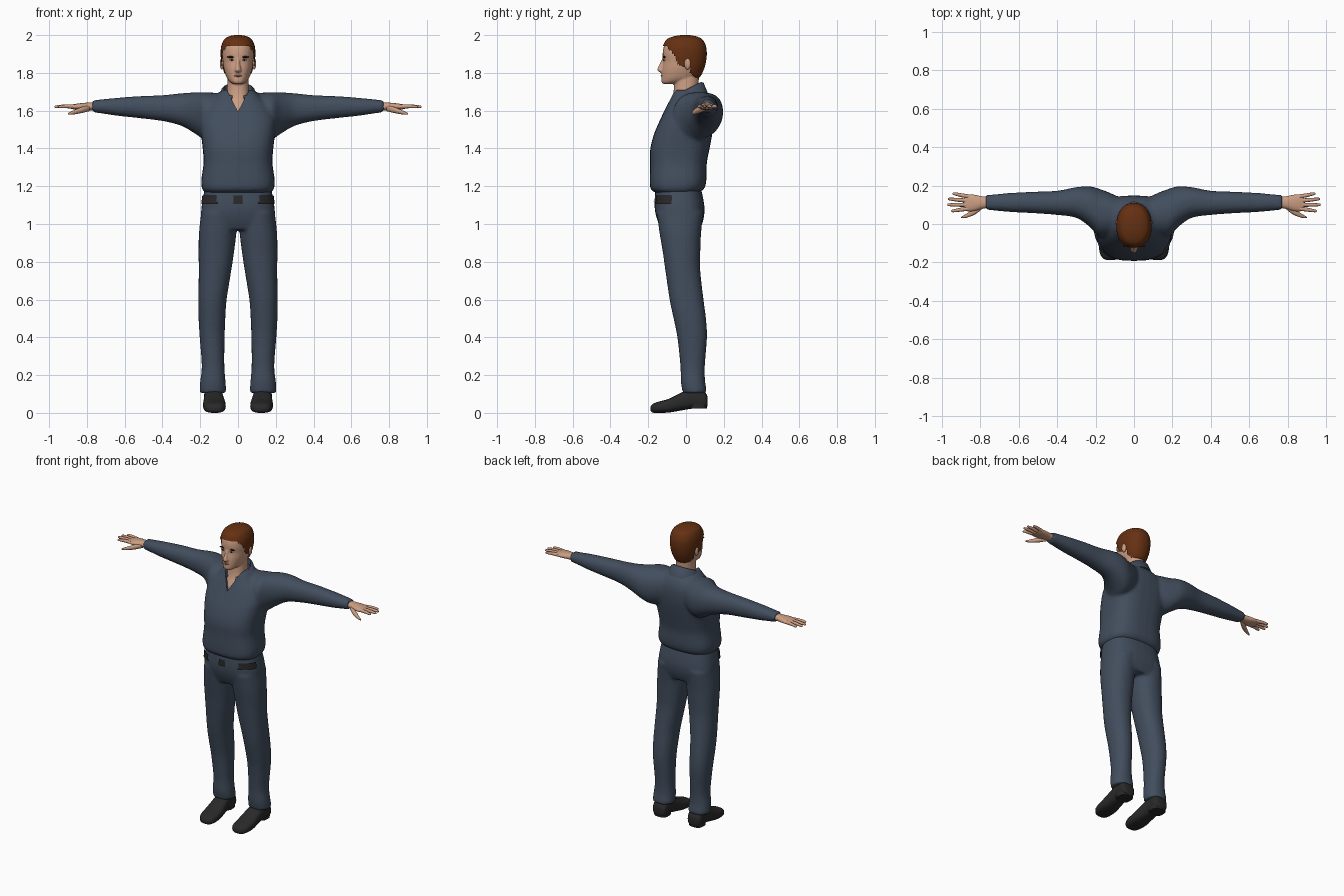
import bpy, bmesh, math
from mathutils import Vector, Matrix

start_cube = bpy.data.objects.get("Cube")
if start_cube:
    bpy.data.objects.remove(start_cube)


def material(name, r, g, b):
    mat = bpy.data.materials.new(name)
    mat.use_nodes = True
    mat.diffuse_color = (r, g, b, 1)
    shader = next(n for n in mat.node_tree.nodes if n.type == 'BSDF_PRINCIPLED')
    shader.inputs["Base Color"].default_value = (r, g, b, 1)
    shader.inputs["Roughness"].default_value = 0.8
    return mat


cloth = material("blue grey cloth", .054, .075, .11)
skin = material("skin", .6, .34, .225)
hair_brown = material("red brown hair", .13, .03, .006)
shoe_black = material("shoe black", .022, .022, .023)
eye_white = material("eye white", .6, .58, .55)
brow_brown = material("dark brown", .025, .013, .01)
lip_red = material("lip", .38, .17, .125)
made = []


def spline(rows, steps):
    """Smooth rows between the given cross-sections."""
    p = [Vector(r) for r in rows]
    p = [p[0]] + p + [p[-1]]
    out = []
    for a, b, c, d in zip(p, p[1:], p[2:], p[3:]):
        for k in range(steps):
            t = k / steps
            out.append(b + (c - a) * t / 2 + (a * 2 - b * 5 + c * 4 - d) * t * t / 2
                       + (b * 3 - a - c * 3 + d) * t ** 3 / 2)
    return out + [p[-1]]


def loft(bm, rows, axis='z', side=1, power=2.2, n=28, steps=4):
    """Rows are (position on axis, centre a, half width a, low b, high b)."""
    rings = []
    for pos, ca, ha, low, high in spline(rows, steps):
        ring = []
        for i in range(n):
            t = math.tau * i / n
            u, v = math.cos(t), math.sin(t)
            a = ca + ha * math.copysign(abs(u) ** (2 / power), u)
            b = (low + high) / 2 + (high - low) / 2 * math.copysign(abs(v) ** (2 / power), v)
            x, y, z = {'z': (a, b, pos), 'x': (pos, a, b), 'y': (a, pos, b)}[axis]
            ring.append(bm.verts.new((x * side, y, z)))
        rings.append(ring)
    for r, s in zip(rings, rings[1:]):
        for i in range(n):
            j = (i + 1) % n
            bm.faces.new((r[i], r[j], s[j], s[i]))
    bm.faces.new(rings[0])
    bm.faces.new(rings[-1])


def ball(bm, centre, size):
    m = Matrix.Translation(centre) @ Matrix.Diagonal((*size, 1))
    bmesh.ops.create_uvsphere(bm, u_segments=16, v_segments=10, radius=1, matrix=m)


def finish(name, bm, mat):
    bmesh.ops.recalc_face_normals(bm, faces=bm.faces[:])
    mesh = bpy.data.meshes.new(name)
    bm.to_mesh(mesh)
    bm.free()
    mesh.materials.append(mat)
    obj = bpy.data.objects.new(name, mesh)
    bpy.context.collection.objects.link(obj)
    made.append(obj)
    return obj


def fuse(obj, size=.01, repeat=5):
    """Blend overlapping volumes into one skin."""
    mod = obj.modifiers.new("fuse", 'REMESH')
    mod.mode, mod.voxel_size = 'VOXEL', size
    mod = obj.modifiers.new("soften", 'SMOOTH')
    mod.factor, mod.iterations = .5, repeat


def bake(obj):
    bpy.context.view_layer.update()
    graph = bpy.context.evaluated_depsgraph_get()
    mesh = bpy.data.meshes.new_from_object(obj.evaluated_get(graph))
    obj.modifiers.clear()
    obj.data = mesh


# Shirt: trunk and sleeves, with a V cut at the neck
bm = bmesh.new()
loft(bm, [(1.165, 0, .172, -.16, .06), (1.185, 0, .19, -.187, .095), (1.23, 0, .195, -.192, .108),
          (1.32, 0, .183, -.19, .11), (1.4, 0, .187, -.189, .125), (1.48, 0, .197, -.168, .14),
          (1.55, 0, .2, -.138, .148), (1.62, 0, .17, -.105, .145), (1.67, 0, .125, -.08, .125),
          (1.71, 0, .085, -.065, .085)], power=2.7)
sleeve = [(.04, .04, .08, 1.5, 1.69), (.12, .05, .11, 1.46, 1.695), (.18, .058, .125, 1.45, 1.697),
          (.23, .09, .106, 1.48, 1.697), (.3, .112, .08, 1.52, 1.692), (.4, .11, .063, 1.545, 1.682),
          (.52, .112, .056, 1.56, 1.677), (.64, .112, .05, 1.573, 1.668),
          (.74, .112, .041, 1.588, 1.658), (.77, .112, .039, 1.59, 1.655)]
for s in (1, -1):
    loft(bm, sleeve, 'x', s)
shirt = finish("shirt", bm, cloth)
fuse(shirt)
bm = bmesh.new()
wedge = [bm.verts.new((x, -.3, z)) for x, z in ((0, 1.595), (.075, 1.74), (-.075, 1.74))]
front = bm.faces.new(wedge)
push = bmesh.ops.extrude_face_region(bm, geom=[front])
bmesh.ops.translate(bm, vec=(0, .28, 0), verts=[v for v in push["geom"] if isinstance(v, bmesh.types.BMVert)])
cutter = finish("neck_cutter", bm, cloth)
cut = shirt.modifiers.new("neckline", 'BOOLEAN')
cut.operation, cut.object = 'DIFFERENCE', cutter
bake(shirt)
made.remove(cutter)
bpy.data.objects.remove(cutter)

# Collar: an open band, low at the front
bm = bmesh.new()
bands = []
for i in range(33):
    t = .38 + (math.tau - .76) * i / 32
    dx, dy, f = math.sin(t), -math.cos(t), (1 + math.cos(t)) / 2
    bands.append([bm.verts.new((dx * r, .005 + dy * r, z - drop * f))
                  for r, z, drop in ((.07, 1.72, .08), (.076, 1.752, .075), (.088, 1.748, .08), (.112, 1.69, .075))])
for p, q in zip(bands, bands[1:]):
    for k in range(3):
        bm.faces.new((p[k], q[k], q[k + 1], p[k + 1]))
collar = finish("collar", bm, cloth)
collar.modifiers.new("thickness", 'SOLIDIFY').thickness = .008
bake(collar)

# Trousers: hips and legs
bm = bmesh.new()
loft(bm, [(1.21, 0, .172, -.16, .075), (1.1, 0, .192, -.167, .097), (1.03, 0, .197, -.155, .094),
          (.97, 0, .19, -.13, .075)], power=2.6)
leg = [(1.06, .1, .095, -.155, .092), (.95, .108, .099, -.14, .08), (.85, .115, .094, -.123, .076),
       (.75, .122, .086, -.109, .076), (.6, .135, .075, -.087, .093), (.5, .138, .071, -.066, .106),
       (.4, .137, .066, -.046, .111), (.25, .132, .06, -.03, .1), (.17, .133, .067, -.028, .101),
       (.13, .133, .07, -.022, .108), (.105, .133, .069, -.018, .108)]
for s in (1, -1):
    loft(bm, leg, 'z', s)
trousers = finish("trousers", bm, cloth)
fuse(trousers)
bake(trousers)

# Belt: only its front stretches show under the shirt
bm = bmesh.new()
loft(bm, [(1.107, 0, .197, -.174, .1), (1.15, 0, .192, -.172, .095)], power=2.6, n=96)
hidden = []
for face in bm.faces:
    c = face.calc_center_median()
    seen = c.y < -.08 and (abs(c.x) > .11 or abs(c.x + .005) < .025)
    if not seen or len(face.verts) > 4:
        hidden.append(face)
bmesh.ops.delete(bm, geom=hidden, context='FACES')
finish("belt", bm, shoe_black)

# Shoes
for s, name in ((1, "left_shoe"), (-1, "right_shoe")):
    bm = bmesh.new()
    loft(bm, [(-.188, .122, .018, .012, .03), (-.178, .122, .04, .002, .046), (-.15, .123, .055, 0, .058),
              (-.09, .125, .06, .002, .075), (-.03, .127, .055, .012, .105), (.03, .13, .05, .022, .13),
              (.085, .131, .05, .025, .125), (.108, .131, .042, .028, .1), (.115, .131, .02, .04, .08)],
         'y', s, 2.7)
    loft(bm, [(.022, .131, .046, .02, .11), (.05, .131, .048, .02, .112)], 'z', s, 3)
    finish(name, bm, shoe_black)

# Hands: palm, four fingers and thumb
fingers = [(.143, .158, .945), (.121, .13, .968), (.1, .1, .972), (.08, .068, .952)]
for s, name in ((1, "left_hand"), (-1, "right_hand")):
    bm = bmesh.new()
    loft(bm, [(.74, .112, .028, 1.602, 1.645), (.79, .112, .032, 1.602, 1.643), (.83, .11, .042, 1.603, 1.64),
              (.865, .11, .044, 1.606, 1.635), (.885, .111, .038, 1.61, 1.63)], 'x', s)
    for y, tip_y, tip in fingers:
        loft(bm, [(.86, y, .011, 1.61, 1.633), ((.86 + tip) / 2, (y + tip_y) / 2, .01, 1.613, 1.633),
                  (tip - .008, tip_y, .007, 1.614, 1.628), (tip, tip_y, .002, 1.618, 1.623)], 'x', s, n=10)
    loft(bm, [(.785, .095, .012, 1.598, 1.63), (.825, .068, .017, 1.588, 1.62),
              (.87, .044, .011, 1.58, 1.602), (.9, .034, .003, 1.579, 1.588)], 'x', s, n=12)
    finish(name, bm, skin)

# Head, neck, nose and ears
skull = [(1.742, 0, .024, -.122, -.07), (1.752, 0, .042, -.13, .0), (1.775, 0, .06, -.13, .06),
         (1.82, 0, .075, -.127, .085), (1.86, 0, .081, -.121, .096), (1.9, 0, .084, -.124, .1),
         (1.94, 0, .081, -.117, .096), (1.968, 0, .066, -.097, .078), (1.985, 0, .04, -.06, .045),
         (1.992, 0, .01, -.02, .01)]
bm = bmesh.new()
loft(bm, skull)
loft(bm, [(1.55, 0, .075, -.115, .04), (1.62, 0, .068, -.094, .05), (1.67, 0, .062, -.073, .058),
          (1.72, 0, .058, -.064, .065), (1.8, 0, .055, -.062, .07)])
loft(bm, [(1.802, 0, .01, -.138, -.11), (1.812, 0, .018, -.151, -.11), (1.825, 0, .014, -.15, -.11),
          (1.85, 0, .01, -.138, -.11), (1.88, 0, .008, -.125, -.11)], n=14)
head = finish("head", bm, skin)
fuse(head, .005, 3)
bake(head)
bm = bmesh.new()
for s in (1, -1):
    ball(bm, (s * .086, .008, 1.848), (.01, .017, .03))
finish("ears", bm, skin)

# Hair: a shell trimmed along a hairline
hairline = [(-.2, 1.945), (-.1, 1.942), (-.06, 1.9), (-.035, 1.845), (-.012, 1.83),
            (-.006, 1.872), (.02, 1.872), (.03, 1.8), (.06, 1.762), (.2, 1.76)]


def hair_edge(y):
    for (y0, z0), (y1, z1) in zip(hairline, hairline[1:]):
        if y <= y1:
            return z0 + (z1 - z0) * (y - y0) / (y1 - y0)


bm = bmesh.new()
loft(bm, [(z + .008 * (z > 1.95), c, w + .008, f - .006, b + .01) for z, c, w, f, b in skull[1:]], n=72, steps=7)
low = [f for f in bm.faces if all(v.co.z < hair_edge(v.co.y) for v in f.verts)]
bmesh.ops.delete(bm, geom=low, context='FACES')
for v in bm.verts:
    edge = hair_edge(v.co.y)
    if edge - .012 < v.co.z < edge:
        v.co.z = edge
finish("hair", bm, hair_brown)

# Face details
whites, irises, brows = bmesh.new(), bmesh.new(), bmesh.new()
for s in (1, -1):
    ball(whites, (s * .033, -.114, 1.869), (.014, .005, .005))
    ball(irises, (s * .033, -.117, 1.869), (.006, .004, .005))
    ball(brows, (s * .035, -.115, 1.884), (.023, .006, .005))
finish("eye_whites", whites, eye_white)
finish("irises", irises, brow_brown)
finish("eyebrows", brows, brow_brown)
bm = bmesh.new()
ball(bm, (0, -.128, 1.784), (.021, .006, .005))
finish("lips", bm, lip_red)

for obj in bpy.context.selected_objects:
    obj.select_set(False)
for obj in made:
    obj.select_set(True)
bpy.context.view_layer.objects.active = shirt
bpy.ops.object.shade_smooth_by_angle(angle=math.radians(50))
